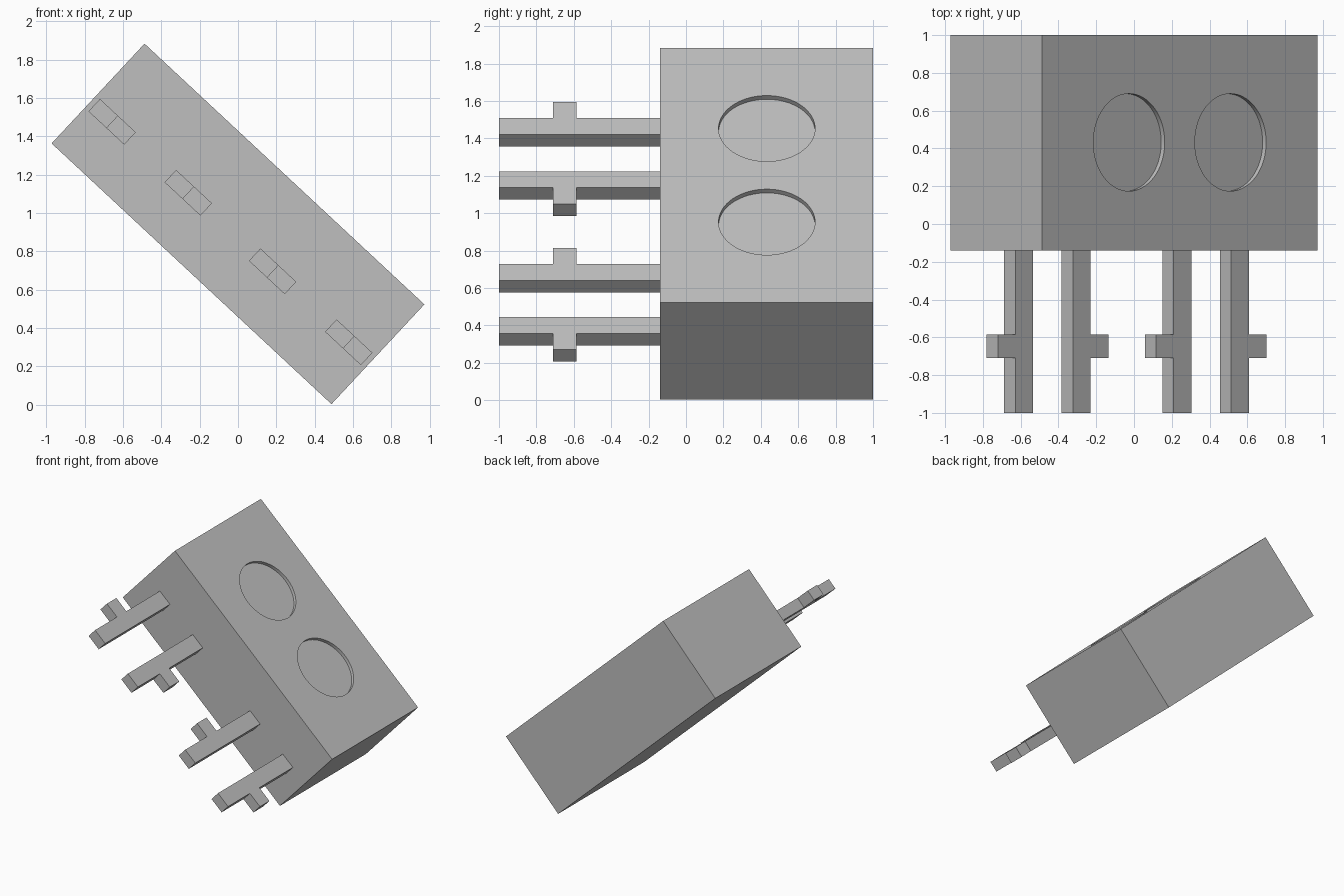
import bpy
import bmesh
import math
from mathutils import Matrix, Vector

old = bpy.data.objects.get("Cube")
if old:
    bpy.data.objects.remove(old, do_unlink=True)

# Single flat grey
grey = bpy.data.materials.new("plain grey")
grey.use_nodes = True
colour = (0.52, 0.52, 0.52, 1.0)
grey.diffuse_color = colour
grey.node_tree.nodes["Principled BSDF"].inputs["Base Color"].default_value = colour

# The whole block leans: parts are laid out flat, then tilted about y
TILT = Matrix.Translation((0, 0, 0.943)) @ Matrix.Rotation(math.radians(42.97), 4, 'Y')

LENGTH, THICK = 1.995, 0.711
FRONT, BACK = -0.14, 1.0


def finish(name, bm):
    bmesh.ops.recalc_face_normals(bm, faces=bm.faces)
    bm.transform(TILT)
    mesh = bpy.data.meshes.new(name)
    bm.to_mesh(mesh)
    bm.free()
    mesh.materials.append(grey)
    obj = bpy.data.objects.new(name, mesh)
    bpy.context.collection.objects.link(obj)
    return obj


# Main block
bm = bmesh.new()
bmesh.ops.create_cube(bm, size=1, matrix=Matrix.Translation((0, (FRONT + BACK) / 2, 0))
                      @ Matrix.Diagonal((LENGTH, BACK - FRONT, THICK, 1)))
body = finish("body", bm)

# Two shallow round recesses in the upper face
bm = bmesh.new()
DEPTH = 0.027
for x in (-0.367, 0.367):
    bmesh.ops.create_cone(bm, cap_ends=True, segments=64, radius1=0.258, radius2=0.258,
                          depth=2 * DEPTH, matrix=Matrix.Translation((x, 0.432, THICK / 2)))
cutter = finish("recess_cutter", bm)
cutter.hide_render = True
cut = body.modifiers.new("recesses", 'BOOLEAN')
cut.operation = 'DIFFERENCE'
cut.solver = 'EXACT'
cut.object = cutter
bpy.ops.object.select_all(action='DESELECT')
body.select_set(True)
bpy.context.view_layer.objects.active = body
bpy.ops.object.modifier_apply(modifier=cut.name)
bpy.data.objects.remove(cutter, do_unlink=True)
bpy.ops.object.shade_smooth_by_angle(angle=math.radians(30))


# Flat prongs, each with a side tab, extruded from an outline
def prong(name, x, side):
    half, tab, thick = 0.064, 0.191, 0.088
    outline = [(-half, FRONT), (-half, -1), (half, -1), (half, -0.71),
               (tab, -0.71), (tab, -0.585), (half, -0.585), (half, FRONT)]
    bm = bmesh.new()
    verts = [bm.verts.new((x + side * u, y, -0.058 - thick / 2)) for u, y in outline]
    face = bm.faces.new(verts)
    top = bmesh.ops.extrude_face_region(bm, geom=[face])["geom"]
    moved = [v for v in top if isinstance(v, bmesh.types.BMVert)]
    bmesh.ops.translate(bm, verts=moved, vec=Vector((0, 0, thick)))
    finish(name, bm)


for label, centre in (("upper", -0.572), ("lower", 0.572)):
    for end, side in (("outer" if centre < 0 else "inner", -1),
                      ("inner" if centre < 0 else "outer", 1)):
        prong(f"{label}_{end}_prong", centre + side * 0.208, side)
